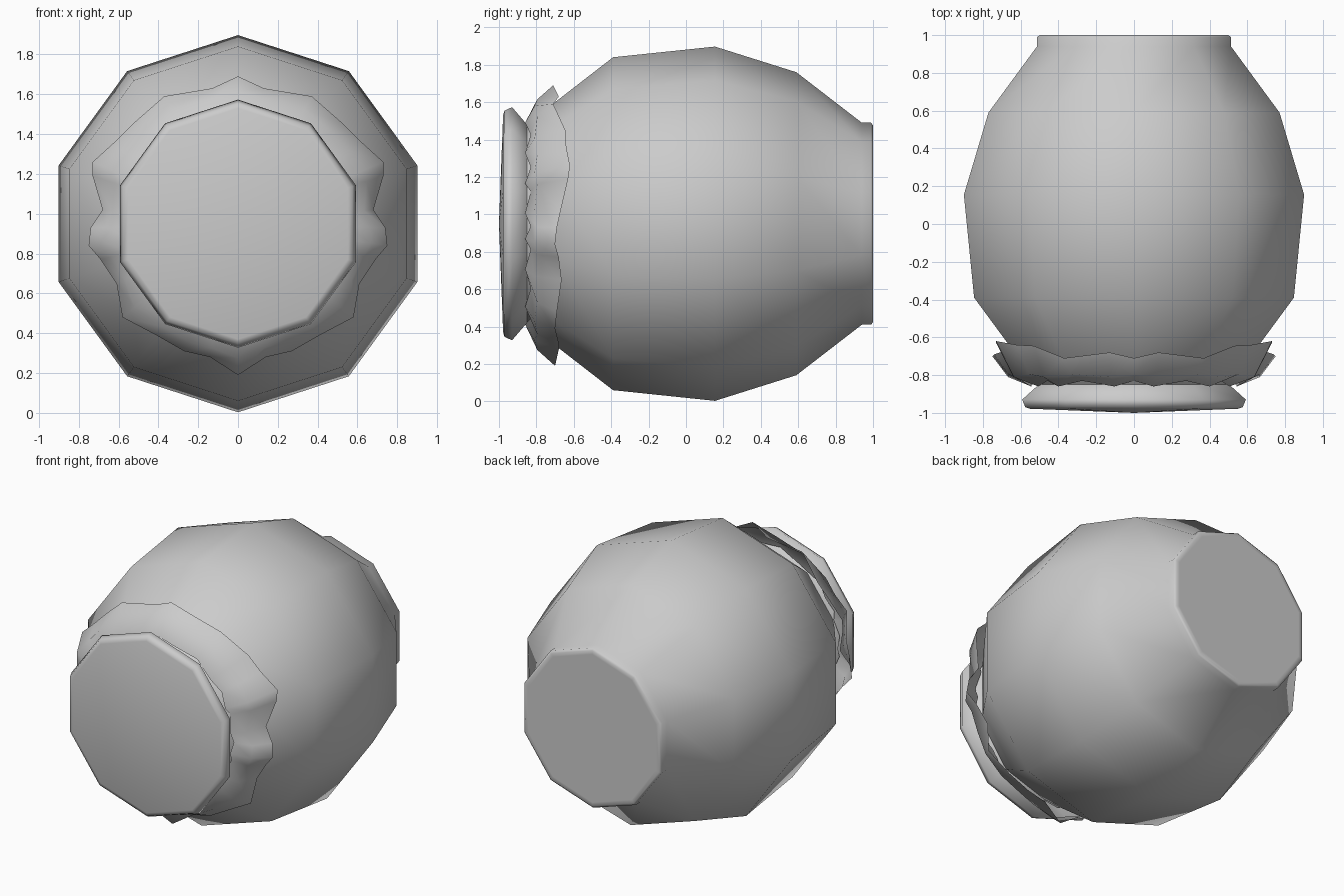
import bpy, bmesh, math
from mathutils import Vector

old = bpy.data.objects.get("Cube")
if old:
    bpy.data.objects.remove(old)

SIDES = 10
AXIS_HEIGHT = 0.95

grey = bpy.data.materials.new("plain grey")
grey.use_nodes = True
colour = (0.6, 0.6, 0.6, 1)
grey.diffuse_color = colour
grey.node_tree.nodes["Principled BSDF"].inputs["Base Color"].default_value = colour


def finish(name, bm):
    """Turn a bmesh into a smooth grey object."""
    bmesh.ops.recalc_face_normals(bm, faces=bm.faces)
    mesh = bpy.data.meshes.new(name)
    bm.to_mesh(mesh)
    bm.free()
    mesh.materials.append(grey)
    for face in mesh.polygons:
        face.use_smooth = True
    obj = bpy.data.objects.new(name, mesh)
    bpy.context.collection.objects.link(obj)
    return obj


def bridge(bm, first, second):
    """Join two closed rings of vertices with quads."""
    count = len(first)
    for i in range(count):
        j = (i + 1) % count
        bm.faces.new((first[i], first[j], second[j], second[i]))


def turned(name, profile):
    """Revolve (y, radius) points round the long axis; radius zero closes an end."""
    bm = bmesh.new()
    previous = None
    for y, radius in profile:
        if radius == 0:
            tip = bm.verts.new((0, y, AXIS_HEIGHT))
            for i in range(SIDES):
                bm.faces.new((previous[i], previous[(i + 1) % SIDES], tip))
            continue
        ring = []
        for i in range(SIDES):
            a = math.tau * i / SIDES
            ring.append(bm.verts.new((radius * math.sin(a), y,
                                      AXIS_HEIGHT + radius * math.cos(a))))
        if previous:
            bridge(bm, previous, ring)
        previous = ring
    return finish(name, bm)


# Jar body lying on its side, base to the rear
turned("jar_body", [(-0.86, 0.52), (-0.7, 0.65), (-0.39, 0.89), (0.155, 0.947),
                    (0.59, 0.81), (0.94, 0.54), (0.99, 0.54), (1, 0.525),
                    (1, 0.5), (1, 0)])

# Domed lid with a rolled edge
turned("jar_lid", [(-0.82, 0.5), (-0.85, 0.53), (-0.93, 0.623), (-0.97, 0.605),
                   (-0.978, 0.58), (-1, 0)])

# Gathered cloth collar: one half of the wavy hem as (x, y, z), then mirrored
hem = [(0, -0.71, 1.69), (0.13, -0.68, 1.63), (0.37, -0.71, 1.59),
       (0.53, -0.645, 1.45), (0.62, -0.64, 1.36), (0.73, -0.62, 1.26),
       (0.73, -0.63, 1.19), (0.68, -0.67, 1.02), (0.74, -0.69, 0.93),
       (0.75, -0.7, 0.84), (0.69, -0.68, 0.77), (0.61, -0.665, 0.65),
       (0.58, -0.69, 0.48), (0.41, -0.7, 0.39), (0.27, -0.68, 0.31),
       (0.14, -0.68, 0.28), (0, -0.7, 0.19)]
hem += [(-x, y, z) for x, y, z in reversed(hem[1:-1])]

bm = bmesh.new()
neck_ring, fold_ring, hem_ring = [], [], []
for i, (x, y, z) in enumerate(hem):
    out = Vector((x, 0, z - AXIS_HEIGHT))
    radius = out.length
    out.normalize()
    centre = Vector((0, 0, AXIS_HEIGHT))
    wave = 0.02 if i % 2 == 0 else -0.01
    neck_ring.append(bm.verts.new(centre + out * 0.55 + Vector((0, wave - 0.85, 0))))
    fold = 0.64 + 0.5 * (radius - 0.69)
    fold_ring.append(bm.verts.new(centre + out * fold + Vector((0, wave / 2 - 0.805, 0))))
    hem_ring.append(bm.verts.new((x, y, z)))
bridge(bm, neck_ring, fold_ring)
bridge(bm, fold_ring, hem_ring)
finish("cloth_collar", bm)
